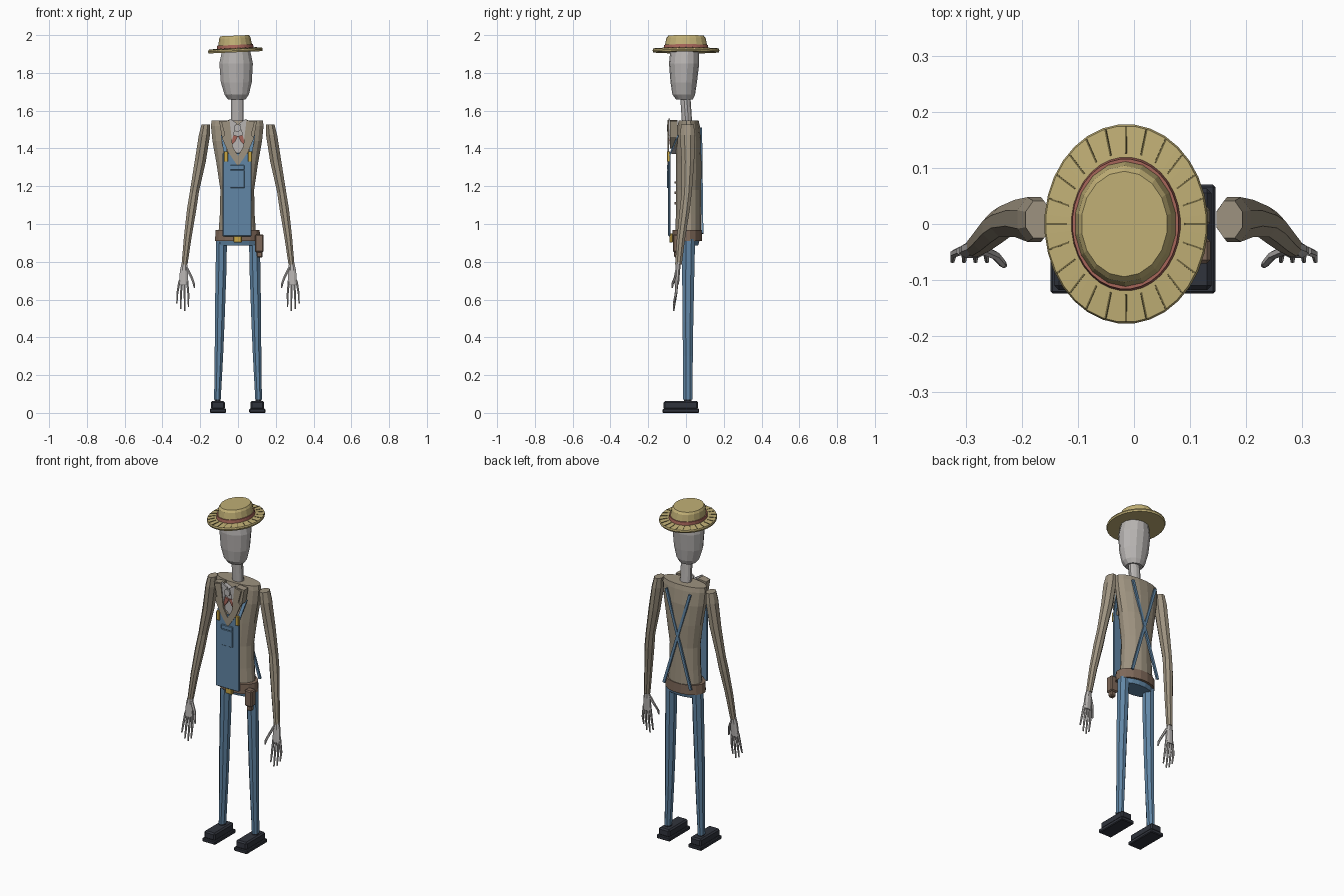
import bpy, bmesh, math
from mathutils import Matrix, Vector

cube = bpy.data.objects.get("Cube")
if cube:
    bpy.data.objects.remove(cube, do_unlink=True)


def material(name, r, g, b):
    m = bpy.data.materials.new(name)
    m.diffuse_color = (r, g, b, 1)
    m.use_nodes = True
    m.node_tree.nodes["Principled BSDF"].inputs["Base Color"].default_value = (r, g, b, 1)
    return m


straw = material("straw", 0.53, 0.43, 0.18)
dark_straw = material("dark straw", 0.16, 0.13, 0.05)
red = material("red cloth", 0.38, 0.13, 0.10)
grey = material("pale grey", 0.48, 0.46, 0.45)
khaki = material("khaki jacket", 0.34, 0.29, 0.215)
denim = material("blue denim", 0.12, 0.24, 0.38)
leather = material("brown leather", 0.21, 0.14, 0.10)
shoe_black = material("shoe black", 0.03, 0.034, 0.046)
brass = material("brass", 0.58, 0.38, 0.06)


def finish(name, bm, mat):
    bmesh.ops.recalc_face_normals(bm, faces=bm.faces)
    mesh = bpy.data.meshes.new(name)
    bm.to_mesh(mesh)
    bm.free()
    mesh.materials.append(mat)
    ob = bpy.data.objects.new(name, mesh)
    bpy.context.collection.objects.link(ob)
    return ob


def loft(name, rings, sides, mat, mirror=1):
    """Closed skin through elliptical rings (x, y, z, rx, ry)."""
    bm = bmesh.new()
    loops = []
    for x, y, z, rx, ry in rings:
        angles = [2 * math.pi * (i + 0.5) / sides for i in range(sides)]
        loops.append([bm.verts.new((mirror * (x + rx * math.cos(a)), y + ry * math.sin(a), z))
                      for a in angles])
    for a, b in zip(loops, loops[1:]):
        for i in range(sides):
            j = (i + 1) % sides
            bm.faces.new((a[i], a[j], b[j], b[i]))
    bm.faces.new(loops[0])
    bm.faces.new(loops[-1])
    return finish(name, bm, mat)


def box(name, lo, hi, mat, bevel=0.0):
    bm = bmesh.new()
    lo, hi = Vector(lo), Vector(hi)
    bmesh.ops.create_cube(bm, size=1, matrix=Matrix.Translation((lo + hi) / 2)
                          @ Matrix.Diagonal((*(hi - lo), 1)))
    if bevel:
        bmesh.ops.bevel(bm, geom=bm.edges[:], offset=bevel, segments=1, affect='EDGES')
    return finish(name, bm, mat)


def bar(name, a, b, width, depth, mat):
    """Flat strap from a to b, its broad side facing front and back."""
    a, b = Vector(a), Vector(b)
    z = (b - a).normalized()
    x = Vector((0, 1, 0)).cross(z).normalized()
    rot = Matrix((x, z.cross(x), z)).transposed().to_4x4()
    bm = bmesh.new()
    bmesh.ops.create_cube(bm, size=1, matrix=Matrix.Translation((a + b) / 2) @ rot
                          @ Matrix.Diagonal((width, depth, (b - a).length, 1)))
    return finish(name, bm, mat)


def plate(name, outline, y, depth, mat, mirror=1):
    """Front-facing panel from an (x, z) outline."""
    bm = bmesh.new()
    face = bm.faces.new([bm.verts.new((mirror * x, y, z)) for x, z in outline])
    ext = bmesh.ops.extrude_face_region(bm, geom=[face])
    verts = [v for v in ext["geom"] if isinstance(v, bmesh.types.BMVert)]
    bmesh.ops.translate(bm, verts=verts, vec=(0, depth, 0))
    return finish(name, bm, mat)


# Head and neck
loft("head", [(-.007, -.008, 1.66, .048, .045), (-.007, -.012, 1.685, .066, .060),
              (-.009, -.012, 1.75, .084, .070), (-.010, -.010, 1.85, .091, .080),
              (-.010, -.007, 1.92, .076, .076)], 14, grey)
loft("neck", [(-.003, .006, 1.53, .034, .028), (-.003, -.004, 1.68, .034, .028)], 12, grey)

# Straw hat, built level and then tilted
hat_x, sides = -.014, 32
hat = [
    loft("hat_brim", [(hat_x, 0, 1.909, .143, .174), (hat_x, 0, 1.918, .146, .178),
                      (hat_x, 0, 1.926, .143, .175), (hat_x, 0, 1.930, .10, .12)], sides, straw),
    loft("hat_band", [(hat_x, 0, 1.926, .098, .120), (hat_x, 0, 1.948, .095, .116)], sides, red),
    loft("hat_crown", [(hat_x, 0, 1.93, .094, .115), (hat_x, 0, 1.985, .084, .104),
                       (hat_x, 0, 1.997, .077, .094)], 18, straw)]
for i in range(24):
    a = 2 * math.pi * i / 24
    c, s = math.cos(a), math.sin(a)
    hat.append(bar("brim_rib", (hat_x + .105 * c, .126 * s, 1.930),
                   (hat_x + .142 * c, .174 * s, 1.927), .003, .003, dark_straw))
pivot = Matrix.Translation((hat_x, 0, 1.92))
for ob in hat:
    ob.data.transform(pivot @ Matrix.Rotation(math.radians(-2.5), 4, 'Y') @ pivot.inverted())

# Jacket body, belt and hips
loft("jacket_body", [(-.004, .012, .94, .102, .070), (-.004, .013, 1.05, .094, .068),
                     (-.004, .013, 1.18, .091, .067), (-.004, .015, 1.32, .112, .070),
                     (-.004, .015, 1.44, .134, .069), (-.004, .014, 1.52, .142, .060),
                     (-.004, .014, 1.547, .138, .054)], 16, khaki)
loft("belt", [(-.002, .006, .91, .122, .080), (-.002, .006, .967, .119, .080)], 16, leather)
loft("hips", [(-.002, .010, .885, .108, .055), (-.002, .010, .93, .114, .068)], 16, denim)
box("belt_buckle", (-.024, -.088, .902), (.02, -.07, .95), brass, .003)
box("holster", (.09, -.07, .85), (.136, -.025, .945), leather, .006)
box("holster_tip", (.098, -.063, .822), (.130, -.032, .855), leather, .006)
for z in (1.11, 1.165, 1.22):
    box("jacket_button", (-.007, -.062, z - .006), (.005, -.048, z + .006), leather)

# Overall bib with pocket
box("bib", (-.081, -.094, .935), (.072, -.082, 1.375), denim, .003)
box("bib_pocket", (-.041, -.100, 1.19), (.034, -.092, 1.285), denim, .002)
box("pocket_flap", (-.041, -.101, 1.287), (.034, -.092, 1.312), denim, .002)

for side, label in ((1, "left"), (-1, "right")):
    # Straps and clips
    bar(label + "_front_strap", (side * .064, -.088, 1.36), (side * .082, -.042, 1.47),
        .018, .007, denim)
    bar(label + "_back_strap", (side * .078 - .004, .080, 1.51),
        (-side * .088 - .004, .087, .95), .015, .010, denim)
    box(label + "_strap_clip", (side * .063 - .010, -.101, 1.33),
        (side * .063 + .010, -.086, 1.385), brass, .002)

    # Lapels, shirt collar and neckerchief
    plate(label + "_lapel", [(.045, 1.55), (.088, 1.54), (.070, 1.47), (.085, 1.455),
                             (.052, 1.38), (0, 1.305), (0, 1.36), (.028, 1.41)],
          -.098, .009, khaki, side)
    plate(label + "_lapel_fold", [(.045, 1.55), (.10, 1.545), (.085, 1.46), (.03, 1.40)],
          -.086, .04, khaki, side)
    plate(label + "_collar", [(.008, 1.535), (.045, 1.558), (.052, 1.50), (.032, 1.44)],
          -.092, .008, grey, side)
    plate(label + "_neckerchief", [(0, 1.465), (.040, 1.475), (.030, 1.42), (.016, 1.435)],
          -.087, .009, red, side)
    plate(label + "_shirt_front", [(0, 1.52), (.045, 1.54), (.035, 1.40), (0, 1.37)],
          -.078, .03, grey, side)

    # Sleeve
    loft(label + "_sleeve", [(.170, .008, 1.528, .025, .036), (.178, .008, 1.47, .032, .043),
                             (.200, .010, 1.33, .032, .036), (.231, .004, 1.17, .026, .029),
                             (.245, -.006, 1.08, .027, .029), (.266, -.026, .93, .022, .024),
                             (.283, -.040, .785, .017, .019)], 8, khaki, side)

    # Hand with four fingers and a thumb
    loft(label + "_palm", [(.284, -.040, .80, .014, .014), (.286, -.044, .755, .023, .014),
                           (.289, -.049, .68, .026, .013)], 8, grey, side)
    for i, tip in enumerate((.56, .54, .55, .58)):
        x = .269 + .0135 * i
        loft(label + "_finger", [(x, -.048, .70, .007, .008), (x + .006 * (i - 1), -.053, .63, .006, .007),
                                 (x + .007 * (i - 1), -.066, tip, .004, .004)], 6, grey, side)
    loft(label + "_thumb", [(.272, -.045, .77, .009, .009), (.247, -.056, .72, .008, .008),
                            (.234, -.071, .685, .007, .007), (.230, -.074, .66, .004, .004)],
         6, grey, side)

    # Trouser leg
    loft(label + "_leg", [(.109, .010, .072, .019, .027), (.101, .010, .30, .024, .028),
                          (.097, .010, .48, .028, .031), (.090, .012, .75, .031, .035),
                          (.087, .014, .92, .031, .037)], 8, denim, side)

    # Shoe with a slightly wider sole
    x = side * .104 - .002
    box(label + "_sole", (x - .043, -.124, 0), (x + .043, .070, .022), shoe_black, .004)
    box(label + "_shoe", (x - .036, -.118, .018), (x + .036, .063, .064), shoe_black, .008)
    loft(label + "_ankle", [(.107, .010, .055, .017, .022), (.108, .010, .08, .017, .022)],
         8, shoe_black, side)

# Round clasp at the throat
clasp = loft("neck_clasp", [(0, 0, -.005, .020, .020), (0, 0, .005, .020, .020)], 12, grey)
clasp.data.transform(Matrix.Translation((-.003, -.096, 1.508)) @ Matrix.Rotation(math.pi / 2, 4, 'X'))
